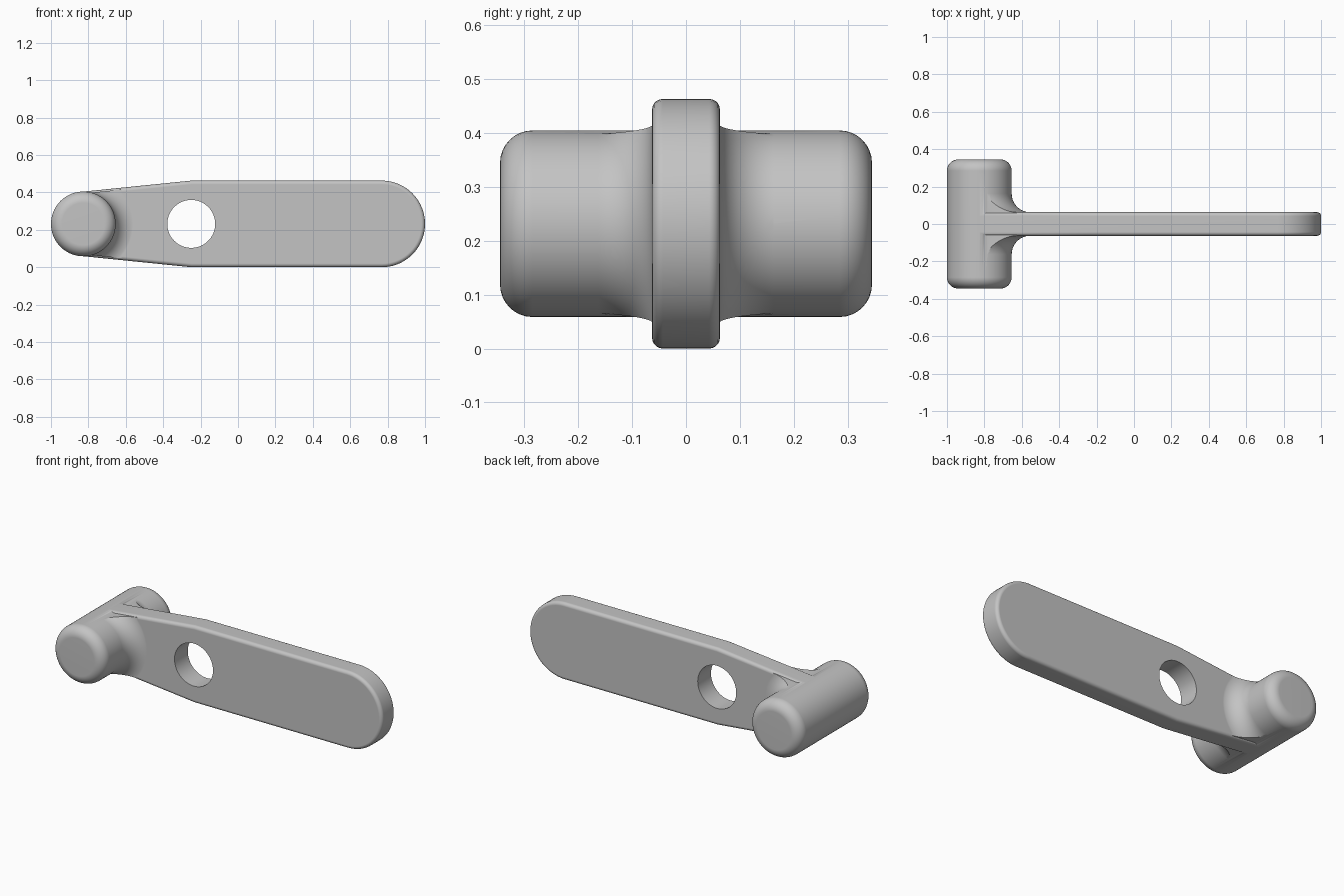
import bpy, bmesh
from math import sin, cos, pi
from mathutils import Vector

cube = bpy.data.objects.get("Cube")
if cube:
    bpy.data.objects.remove(cube, do_unlink=True)

MID = 0.2315          # height of the centre line, also half the plate width
PIVOT_X = -0.827      # axis of the cross pin
PIN_R = 0.173
PIN_HALF = 0.345
PLATE_HALF = 0.063
FILLET = 0.1

grey = bpy.data.materials.new("satin grey")
grey.use_nodes = True
colour = (0.55, 0.55, 0.55, 1)
grey.diffuse_color = colour
grey.node_tree.nodes["Principled BSDF"].inputs["Base Color"].default_value = colour


def make_object(name, bm):
    bmesh.ops.recalc_face_normals(bm, faces=bm.faces[:])
    mesh = bpy.data.meshes.new(name)
    bm.to_mesh(mesh)
    bm.free()
    mesh.materials.append(grey)
    obj = bpy.data.objects.new(name, mesh)
    bpy.context.collection.objects.link(obj)
    return obj


def lathe(name, profile, x, steps=72):
    """Revolve (radius, y) points around an axis along y."""
    bm = bmesh.new()
    verts = [bm.verts.new((x + r, y, MID)) for r, y in profile]
    edges = [bm.edges.new(pair) for pair in zip(verts, verts[1:])]
    bmesh.ops.spin(bm, geom=verts + edges, cent=(x, 0, MID), axis=(0, 1, 0),
                   angle=2 * pi, steps=steps)
    bmesh.ops.remove_doubles(bm, verts=bm.verts[:], dist=0.0001)
    return make_object(name, bm)


def lever_prism(name, half, inset=0, rounding=0):
    """Tapered outline with a round end, extruded along y."""
    w = MID - inset
    neck = 0.171 - inset
    outline = [(-0.845, -neck), (-0.25, -w)]
    for i in range(37):
        a = -pi / 2 + pi * i / 36
        outline.append((1 - MID + w * cos(a), w * sin(a)))
    outline += [(-0.25, w), (-0.845, neck)]
    bm = bmesh.new()
    face = bm.faces.new([bm.verts.new((x, -half, MID + z)) for x, z in outline])
    new = bmesh.ops.extrude_face_region(bm, geom=[face])["geom"]
    bmesh.ops.translate(bm, vec=Vector((0, 2 * half, 0)),
                        verts=[g for g in new if isinstance(g, bmesh.types.BMVert)])
    if rounding:
        rim = [e for e in bm.edges if abs(e.verts[0].co.y - e.verts[1].co.y) < 0.001]
        bmesh.ops.bevel(bm, geom=rim, offset=rounding, segments=5,
                        profile=0.5, affect='EDGES')
    return make_object(name, bm)


def combine(target, tool, operation):
    mod = target.modifiers.new(operation.lower(), 'BOOLEAN')
    mod.operation = operation
    mod.solver = 'EXACT'
    mod.object = tool
    bpy.context.view_layer.objects.active = target
    bpy.ops.object.modifier_apply(modifier=mod.name)
    bpy.data.objects.remove(tool, do_unlink=True)


# Cross pin with rounded ends
corner = 0.06
quarter = [(PIN_R - corner + corner * sin(a), PIN_HALF - corner + corner * cos(a))
           for a in (pi / 2 * i / 8 for i in range(9))]
half_profile = [(0, PIN_HALF)] + quarter
body = lathe("lever_body", half_profile + [(r, -y) for r, y in reversed(half_profile)],
             PIVOT_X)

# Flared fillet between pin and plate, trimmed to the lever outline
flare = [(PIN_R + FILLET * (1 - sin(a)), PLATE_HALF - 0.0005 + FILLET * (1 - cos(a)))
         for a in (pi / 2 * i / 10 for i in range(10, -1, -1))]
flare = [(0, PLATE_HALF + FILLET + 0.01), (PIN_R - 0.002, PLATE_HALF + FILLET + 0.01)] + flare
fillet = lathe("pin_fillet", flare + [(r, -y) for r, y in reversed(flare)], PIVOT_X)
combine(fillet, lever_prism("fillet_trim", 0.3, inset=0.01), 'INTERSECT')

# Flat lever plate with softened rim and a round through hole
plate = lever_prism("lever_plate", PLATE_HALF, rounding=0.02)
hole = lathe("hole_cutter", [(0, 0.2), (0.128, 0.2), (0.128, -0.2), (0, -0.2)], -0.25)
combine(plate, hole, 'DIFFERENCE')

# Join everything into one solid casting
combine(body, plate, 'UNION')
combine(body, fillet, 'UNION')

# Smooth shading with crisp edges
bpy.ops.object.select_all(action='DESELECT')
body.select_set(True)
bpy.context.view_layer.objects.active = body
bpy.ops.object.shade_smooth_by_angle(angle=pi / 6)
weighted = body.modifiers.new("even_shading", 'WEIGHTED_NORMAL')
weighted.keep_sharp = True
